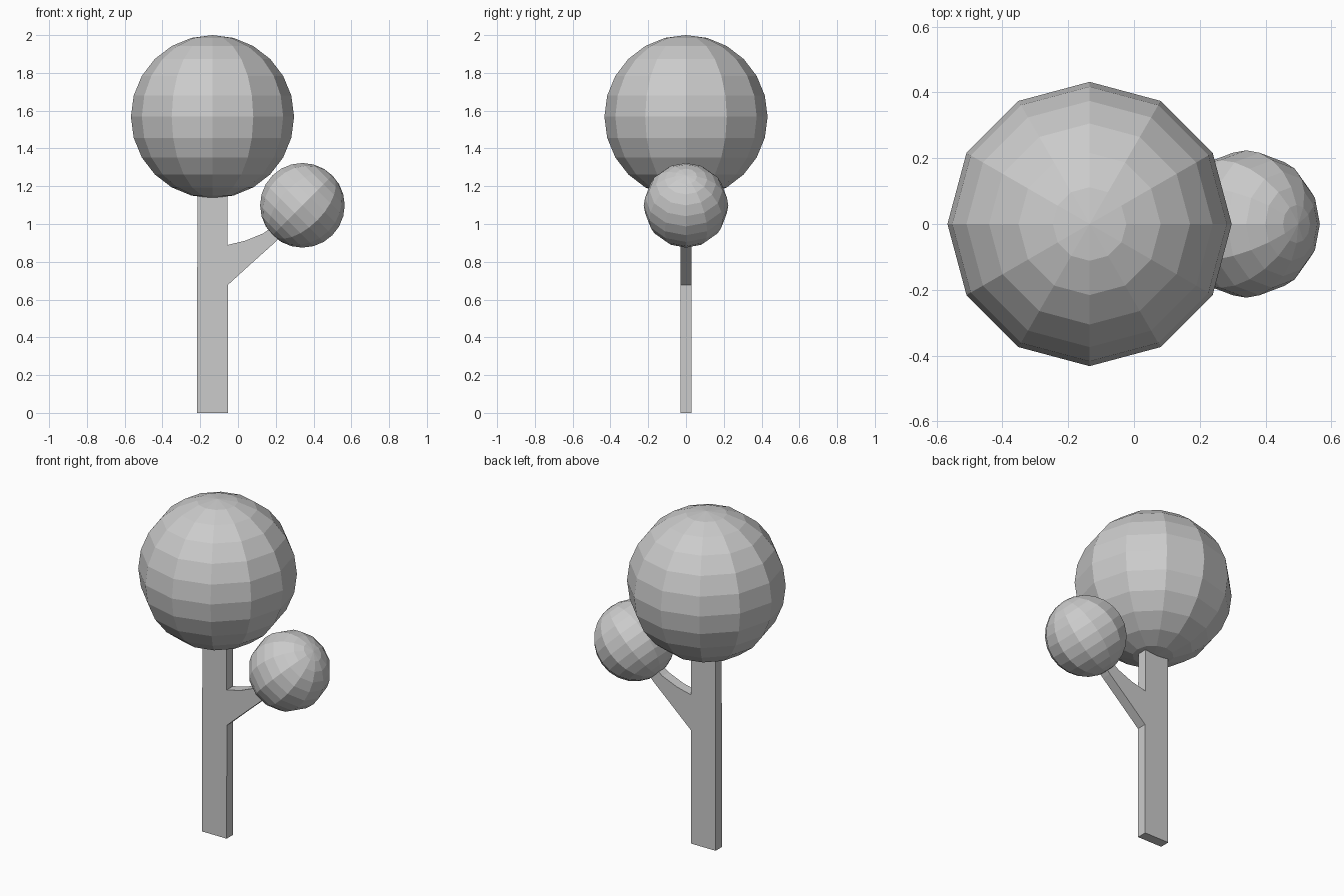
import bpy, math

if "Cube" in bpy.data.objects:
    bpy.data.objects.remove(bpy.data.objects["Cube"])


def foliage(name, centre, radius, tilt=0.0):
    # faceted 12 x 12 ball
    bpy.ops.mesh.primitive_uv_sphere_add(segments=12, ring_count=12, radius=radius,
                                         location=centre, rotation=(0, tilt, 0))
    bpy.context.object.name = name


def slab(name, profile, half_depth):
    # x-z outline given depth along y (counter-clockwise seen from the front)
    n = len(profile)
    verts = [(x, y, z) for y in (-half_depth, half_depth) for x, z in profile]
    faces = [tuple(range(n)), tuple(reversed(range(n, 2 * n)))]
    faces += [(i, i + n, (i + 1) % n + n, (i + 1) % n) for i in range(n)]
    mesh = bpy.data.meshes.new(name)
    mesh.from_pydata(verts, [], faces)
    ob = bpy.data.objects.new(name, mesh)
    bpy.context.collection.objects.link(ob)


# trunk with its side branch, ends buried in the foliage
slab("trunk_and_branch", [
    (-0.217, 0), (-0.054, 0), (-0.053, 0.678),
    (0.07, 0.79), (0.195, 0.902), (0.27, 0.98), (0.22, 1.03),
    (0.17, 0.976), (0.135, 0.951), (0.04, 0.912), (-0.055, 0.889),
    (-0.056, 1.22), (-0.215, 1.22)], 0.03)

# crowns
foliage("main_crown", (-0.135, 0, 1.568), 0.432)
foliage("small_crown", (0.341, 0, 1.099), 0.224, math.radians(45))
